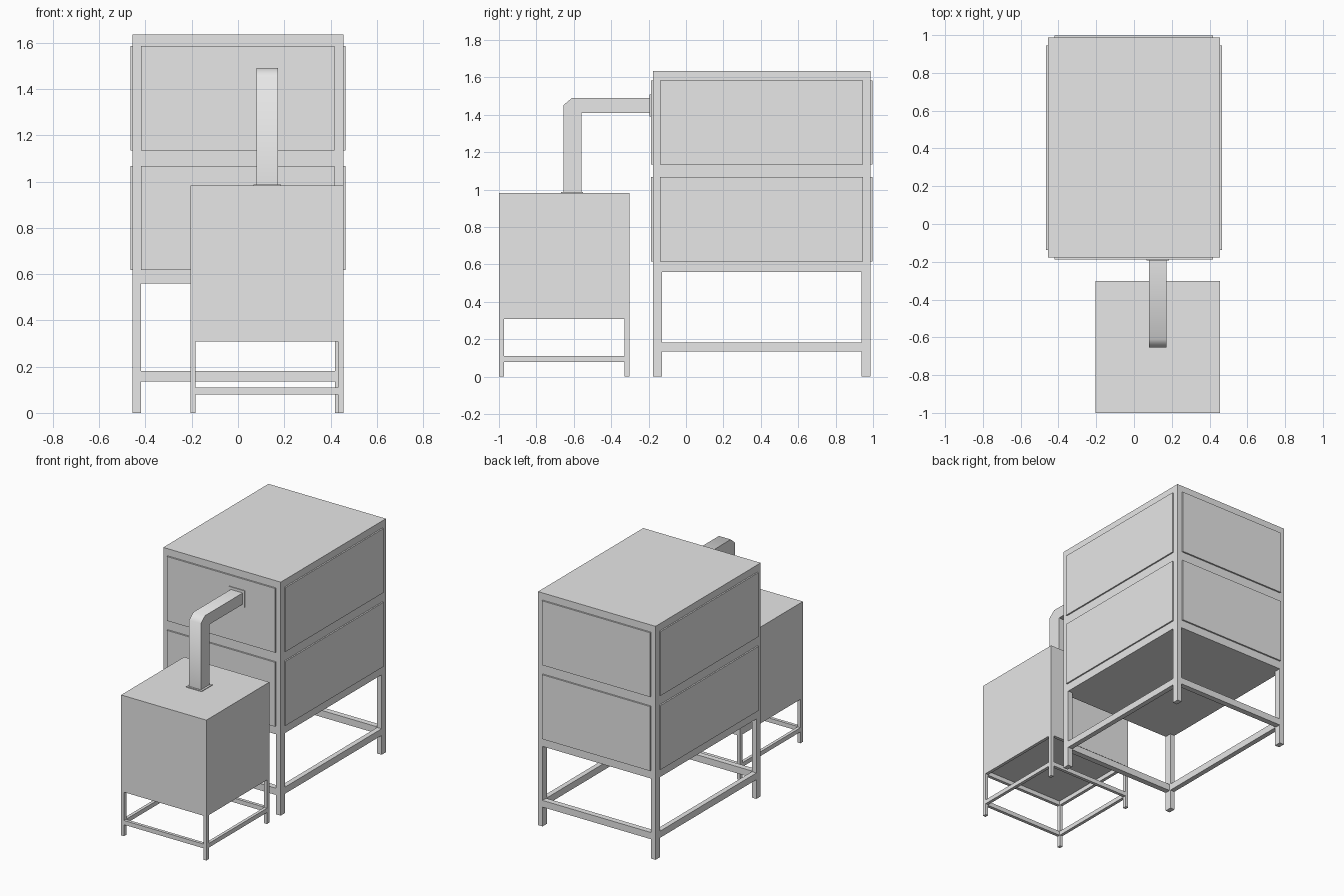
import bpy
import bmesh

cube = bpy.data.objects.get("Cube")
if cube:
    bpy.data.objects.remove(cube, do_unlink=True)

# Single painted metal colour
COLOUR = (0.8, 0.8, 0.8, 1.0)
metal = bpy.data.materials.new("light_grey_metal")
metal.use_nodes = True
metal.diffuse_color = COLOUR
metal.node_tree.nodes["Principled BSDF"].inputs["Base Color"].default_value = COLOUR


def finish(name, bm):
    bmesh.ops.recalc_face_normals(bm, faces=bm.faces)
    mesh = bpy.data.meshes.new(name)
    bm.to_mesh(mesh)
    bm.free()
    mesh.materials.append(metal)
    obj = bpy.data.objects.new(name, mesh)
    bpy.context.collection.objects.link(obj)
    return obj


def box(name, x, y, z):
    """Box from (low, high) ranges on each axis."""
    bm = bmesh.new()
    bmesh.ops.create_cube(bm, size=1)
    for v in bm.verts:
        for i, (low, high) in enumerate((x, y, z)):
            v.co[i] = high if v.co[i] > 0 else low
    return finish(name, bm)


def ends(span, size):
    """The two strips of a given size at either end of a span."""
    low, high = span
    return (low, low + size), (high - size, high)


def stand(name, x, y, leg_x, leg_y, top, rail_x, rail_y, levels):
    """Four legs joined by rings of rails at the given heights."""
    for lx in ends(x, leg_x):
        for ly in ends(y, leg_y):
            box(name + "_leg", lx, ly, (0, top))
    for z in levels:
        for rx in ends(x, rail_x):
            box(name + "_side_rail", rx, (y[0] + leg_y, y[1] - leg_y), z)
        for ry in ends(y, rail_y):
            box(name + "_cross_rail", (x[0] + leg_x, x[1] - leg_x), ry, z)


# Large cabinet on its stand
X, Y = (-0.455, 0.455), (-0.177, 0.987)
box("cabinet_body", X, Y, (0.56, 1.635))
stand("cabinet", X, Y, 0.035, 0.048, 0.56, 0.035, 0.04, [(0.135, 0.182)])

# Raised panels, two rows on all four sides
for row, z in (("lower", (0.617, 1.068)), ("upper", (1.135, 1.585))):
    for side, px in (("right", (-0.465, X[0])), ("left", (X[1], 0.465))):
        box(f"{side}_{row}_panel", px, (-0.138, 0.945), z)
    for side, py in (("front", (-0.188, Y[0])), ("back", (Y[1], 0.998))):
        box(f"{side}_{row}_panel", (-0.42, 0.418), py, z)

# Small unit on its stand
SX, SY = (-0.205, 0.455), (-1.0, -0.303)
box("small_unit_body", SX, SY, (0.338, 0.983))
stand("small_unit", SX, SY, 0.022, 0.027, 0.338, 0.022, 0.022,
      [(0.08, 0.11), (0.308, 0.338)])

# Square duct with a rounded outer elbow
profile = [(-0.655, 0.983), (-0.56, 0.983), (-0.56, 1.41), (-0.188, 1.41),
           (-0.188, 1.49), (-0.61, 1.49), (-0.655, 1.452)]
bm = bmesh.new()
face = bm.faces.new([bm.verts.new((0.08, y, z)) for y, z in profile])
side = bmesh.ops.extrude_face_region(bm, geom=[face])
bmesh.ops.translate(bm, vec=(0.092, 0, 0),
                    verts=[g for g in side["geom"] if isinstance(g, bmesh.types.BMVert)])
duct = finish("duct", bm)
bpy.context.view_layer.objects.active = duct
duct.select_set(True)
bpy.ops.object.shade_smooth_by_angle(angle=1.0)

# Thin flanges where the duct meets each unit
box("duct_base_flange", (0.066, 0.186), (-0.668, -0.55), (0.983, 0.988))
box("duct_wall_flange", (0.066, 0.186), (-0.194, -0.188), (1.392, 1.508))
